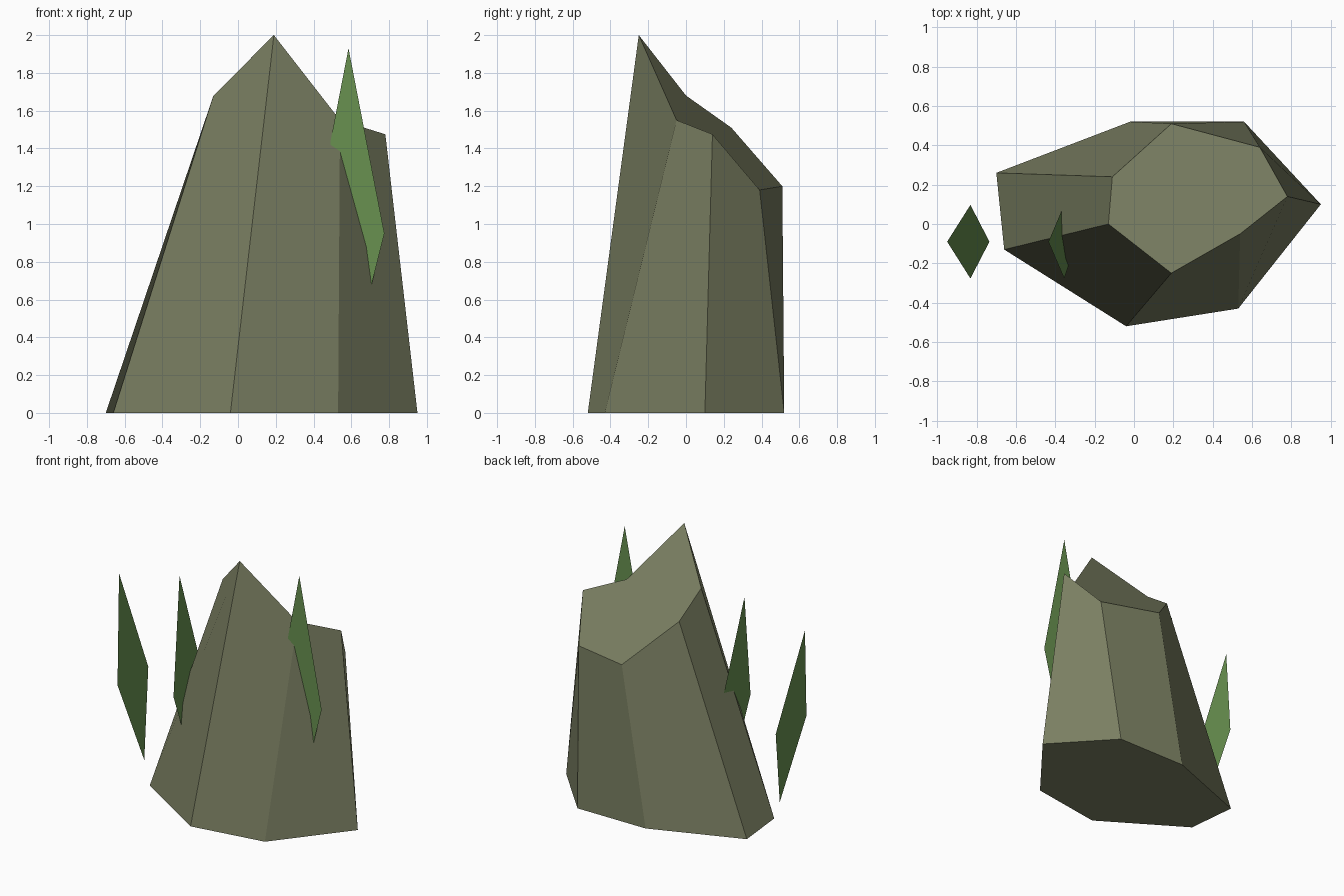
import bpy
from mathutils import Vector

if "Cube" in bpy.data.objects:
    bpy.data.objects.remove(bpy.data.objects["Cube"])


def make_material(name, rgb):
    mat = bpy.data.materials.new(name)
    mat.diffuse_color = (*rgb, 1.0)
    mat.use_nodes = True
    mat.node_tree.nodes["Principled BSDF"].inputs["Base Color"].default_value = mat.diffuse_color
    return mat


def make_object(name, verts, faces, mat):
    mesh = bpy.data.meshes.new(name)
    mesh.from_pydata(verts, [], faces)
    mesh.update()
    mesh.materials.append(mat)
    obj = bpy.data.objects.new(name, mesh)
    bpy.context.collection.objects.link(obj)
    return obj


stone = make_material("olive_stone", (0.195, 0.212, 0.122))
leaf = make_material("leaf_green", (0.138, 0.283, 0.08))

# Rock: seven-sided footprint joined to a slanted, uneven crown
base = [(-0.70, 0.26), (-0.66, -0.13), (-0.04, -0.52), (0.53, -0.43),
        (0.95, 0.10), (0.56, 0.52), (-0.02, 0.52)]
crown = [(-0.11, 0.24, 1.51), (-0.13, 0.0, 1.68), (0.19, -0.25, 2.0),
         (0.54, -0.05, 1.55), (0.78, 0.14, 1.475), (0.64, 0.39, 1.18),
         (0.19, 0.51, 1.20)]
n = len(base)
sides = [(i, (i + 1) % n, n + (i + 1) % n, n + i) for i in range(n)]
caps = [tuple(reversed(range(n))), tuple(range(n, 2 * n))]
make_object("rock", [(x, y, 0) for x, y in base] + crown, sides + caps, stone)


# Grass blades: flat kites, widest a little below the middle
def blade(name, tip, root, side, widest=0.55):
    tip, root, side = Vector(tip), Vector(root), Vector(side)
    mid = tip.lerp(root, widest)
    make_object(name, [tip, mid - side, root, mid + side], [(0, 1, 2, 3)], leaf)


blade("blade_right", (0.585, -0.09, 1.93), (0.585, -0.09, 0.19), (0.19, 0, 0), 0.563)
blade("blade_outer_left", (-0.95, -0.09, 1.54), (-0.735, -0.09, 0.16), (0, 0.187, 0))
blade("blade_inner_left", (-0.435, -0.09, 1.66), (-0.29, -0.09, 0.13), (0, 0.187, 0))
